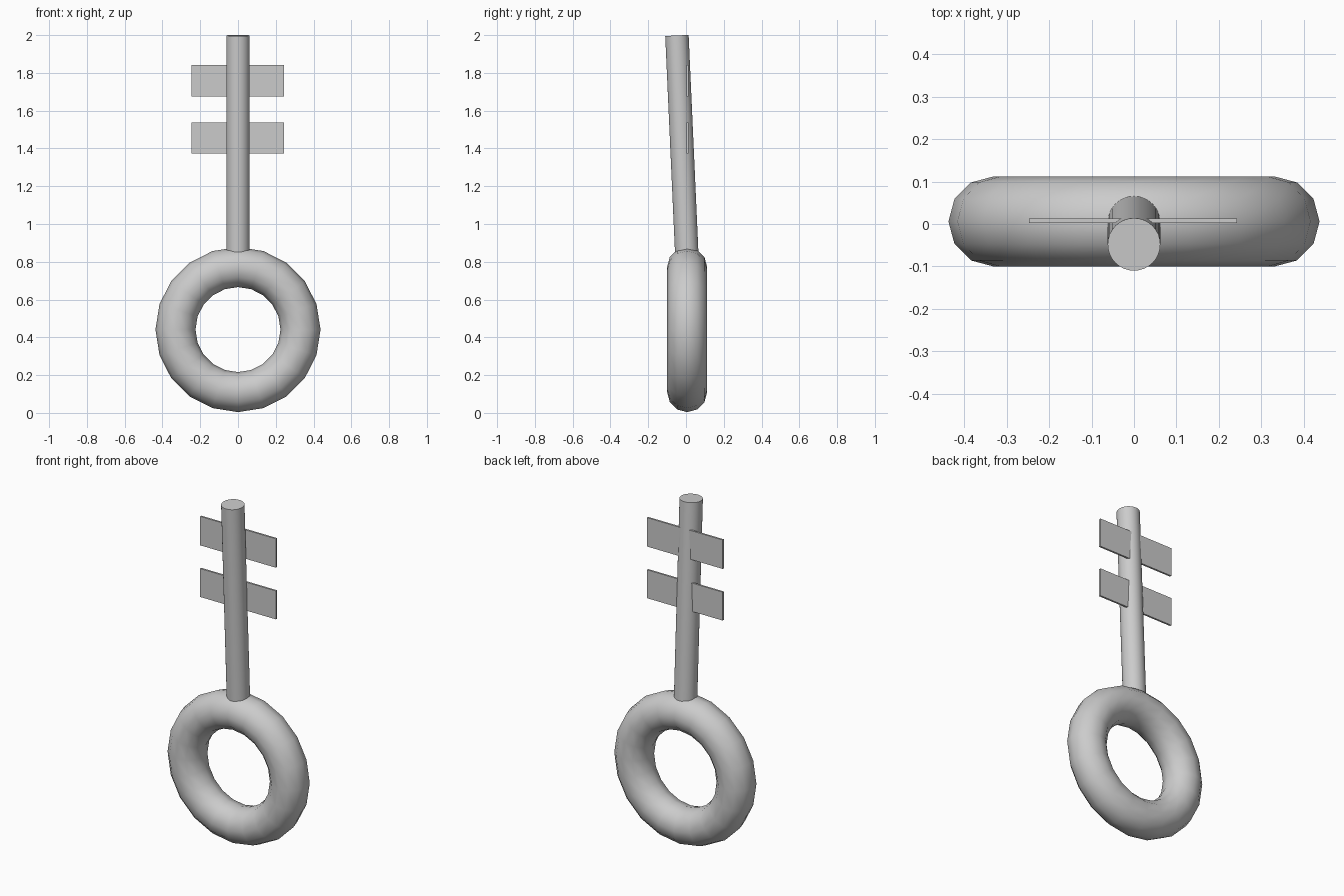
import bpy, math
from mathutils import Vector

if "Cube" in bpy.data.objects:
    bpy.data.objects.remove(bpy.data.objects["Cube"])


def smooth(obj, name):
    obj.name = name
    bpy.ops.object.shade_smooth_by_angle(angle=math.radians(40))


# Ring handle, standing upright
bpy.ops.mesh.primitive_torus_add(
    major_segments=20, minor_segments=12, major_radius=0.331, minor_radius=0.106,
    location=(0, 0.006, 0.441), rotation=(math.pi / 2, 0, 0))
smooth(bpy.context.object, "ring_handle")

# Shaft, leaning slightly forward, with its foot sunk in the ring
foot, tip = Vector((0, 0.006, 0.80)), Vector((0, -0.048, 1.998))
axis = tip - foot
bpy.ops.mesh.primitive_cylinder_add(
    vertices=32, radius=0.062, depth=axis.length, location=(foot + tip) / 2,
    rotation=axis.to_track_quat('Z', 'Y').to_euler())
smooth(bpy.context.object, "shaft")

# Two thin plates crossing the shaft
for name, low, high in (("lower_plate", 1.372, 1.538), ("upper_plate", 1.674, 1.843)):
    bpy.ops.mesh.primitive_cube_add(size=1, location=(-0.002, 0.008, (low + high) / 2))
    plate = bpy.context.object
    plate.name = name
    plate.scale = (0.49, 0.011, high - low)
